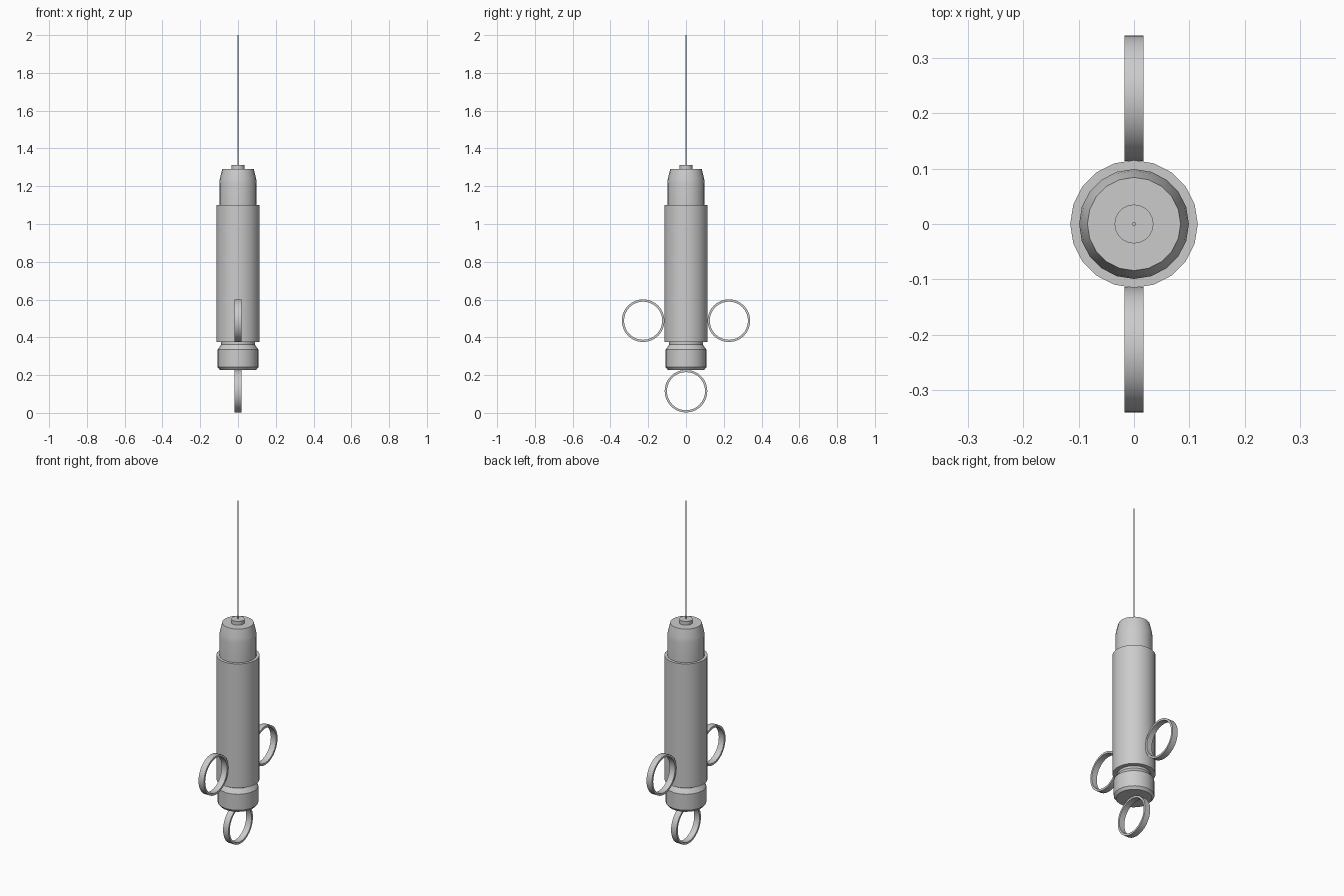
import bpy, bmesh, math
from mathutils import Matrix

if "Cube" in bpy.data.objects:
    bpy.data.objects.remove(bpy.data.objects["Cube"])


def finish(name, bm):
    bmesh.ops.remove_doubles(bm, verts=bm.verts, dist=1e-5)
    bmesh.ops.recalc_face_normals(bm, faces=bm.faces)
    mesh = bpy.data.meshes.new(name)
    bm.to_mesh(mesh)
    bm.free()
    obj = bpy.data.objects.new(name, mesh)
    bpy.context.collection.objects.link(obj)
    bpy.ops.object.select_all(action='DESELECT')
    obj.select_set(True)
    bpy.context.view_layer.objects.active = obj
    bpy.ops.object.shade_smooth_by_angle(angle=math.radians(30))
    return obj


def lathe(name, profile, sides, closed=False):
    """Revolve (radius, z) points about z; cap the ends unless closed."""
    bm = bmesh.new()
    rings = [[bm.verts.new((r * math.cos(2 * math.pi * i / sides),
                            r * math.sin(2 * math.pi * i / sides), z))
              for i in range(sides)] for r, z in profile]
    pairs = list(zip(rings, rings[1:]))
    if closed:
        pairs.append((rings[-1], rings[0]))
    else:
        bm.faces.new(rings[0])
        bm.faces.new(rings[-1])
    for a, b in pairs:
        for i in range(sides):
            j = (i + 1) % sides
            bm.faces.new((a[i], a[j], b[j], b[i]))
    return finish(name, bm)


def finger_ring(name, y, z):
    # flat band with its axis along x
    w, outer, inner = 0.0175, 0.113, 0.101
    ring = lathe(name, [(inner, -w), (outer, -w), (outer, w), (inner, w)], 32, True)
    ring.data.transform(Matrix.Translation((0, y, z)) @ Matrix.Rotation(math.pi / 2, 4, 'Y'))


# main barrel
lathe("barrel", [(0.115, 0.375), (0.115, 1.10)], 20)

# tapered nose above the barrel
lathe("nose", [(0.099, 1.09), (0.099, 1.215), (0.096, 1.24), (0.084, 1.29)], 20)

# needle hub and needle
lathe("needle_hub", [(0.035, 1.285), (0.035, 1.312)], 32)
lathe("needle", [(0.0035, 1.30), (0.0035, 2.0)], 12)

# plunger end with neck and chamfered base
lathe("plunger_cap", [(0.096, 0.227), (0.108, 0.242), (0.108, 0.335),
                      (0.089, 0.362), (0.089, 0.385)], 20)

# finger rings on both sides and thumb ring below
for side, s in (("left", -1), ("right", 1)):
    finger_ring("finger_ring_" + side, s * 0.227, 0.488)
finger_ring("thumb_ring", 0, 0.115)
